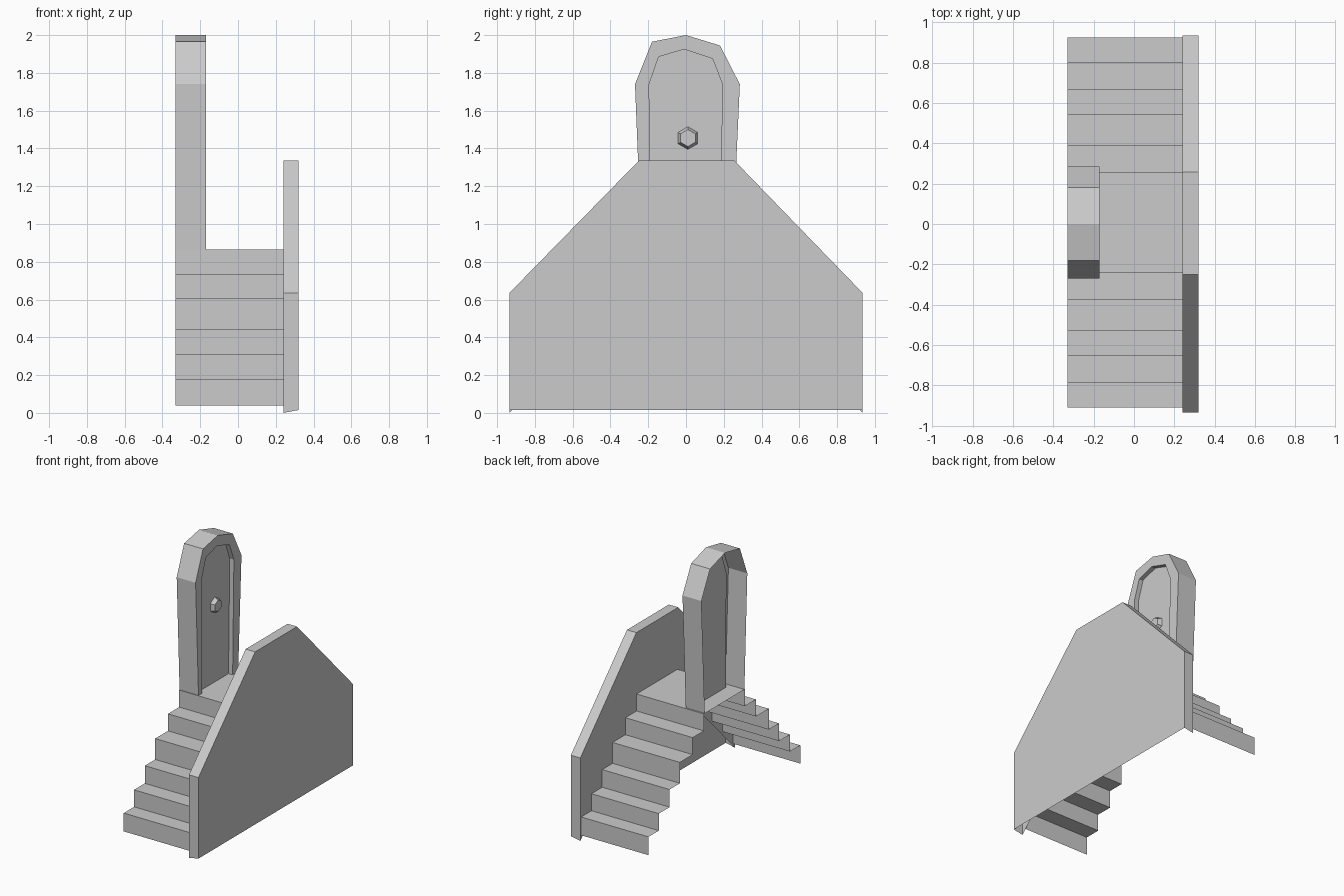
import bpy
from math import pi, sin, cos

if "Cube" in bpy.data.objects:
    bpy.data.objects.remove(bpy.data.objects["Cube"])


def make(name, verts, faces):
    mesh = bpy.data.meshes.new(name)
    mesh.from_pydata(verts, [], faces)
    mesh.update()
    obj = bpy.data.objects.new(name, mesh)
    bpy.context.collection.objects.link(obj)
    return obj


def at_x(profile, x):
    return [(x, y, z) for y, z in profile]


def bridge(a, b, n, closed=False):
    """Quads between two rows of n vertices starting at indices a and b."""
    return [(a + i, a + (i + 1) % n, b + (i + 1) % n, b + i)
            for i in range(n if closed else n - 1)]


# Double staircase: a thin folded sheet, climbing from both ends to a landing
levels = [0.04, 0.18, 0.31, 0.445, 0.605, 0.735, 0.865]
front_y = [-0.91, -0.785, -0.655, -0.53, -0.375, -0.24]
back_y = [0.925, 0.80, 0.67, 0.545, 0.39, 0.255]


def flight(ys):
    return [p for i, y in enumerate(ys)
            for p in ((y, levels[i]), (y, levels[i + 1]))]


steps = flight(front_y) + flight(back_y)[::-1]
n = len(steps)
make("stairs", at_x(steps, -0.33) + at_x(steps, 0.24), bridge(n, 0, n))

# Side wall: full outer panel, inner band that follows the stairs, open below
top = [(-0.935, 0.635), (-0.25, 1.335), (0.257, 1.335), (0.935, 0.635)]
outer = [(-0.935, 0.015)] + top + [(0.935, 0.015)]
inner = [(-0.935, 0.0)] + top + [(0.935, 0.0)]
under = [(0.257, 0.70), (-0.25, 0.70)]
band = [(0, 7, 2, 1), (7, 6, 3, 2), (6, 5, 4, 3)]
make("side_wall", at_x(inner + under, 0.24) + at_x(outer, 0.32),
     band + bridge(0, 8, 6) + [tuple(range(13, 7, -1))])

# Arched door frame: hollow shell, front rim, reveal and recessed panel
arch = [(-0.235, 0.865), (-0.27, 1.74), (-0.18, 1.965), (0.0, 2.0),
        (0.18, 1.945), (0.285, 1.74), (0.245, 0.865)]
opening = [(-0.19, 0.865), (-0.195, 1.74), (-0.145, 1.885), (-0.01, 1.925),
           (0.14, 1.875), (0.193, 1.74), (0.178, 0.865)]
n = len(arch)
make("door_frame",
     at_x(arch, -0.33) + at_x(arch, -0.17) + at_x(opening, -0.17)
     + at_x(opening, -0.205),
     bridge(0, n, n) + bridge(n, 2 * n, n) + bridge(2 * n, 3 * n, n))
make("door_panel", at_x(opening, -0.205), [tuple(range(n - 1, -1, -1))])


# Hexagonal door knob
def hexagon(r):
    return [(0.01 + r * sin(i * pi / 3), 1.455 + r * cos(i * pi / 3))
            for i in range(6)]


make("door_knob", at_x(hexagon(0.06), -0.205) + at_x(hexagon(0.045), -0.175),
     bridge(0, 6, 6, True) + [tuple(range(11, 5, -1))])
